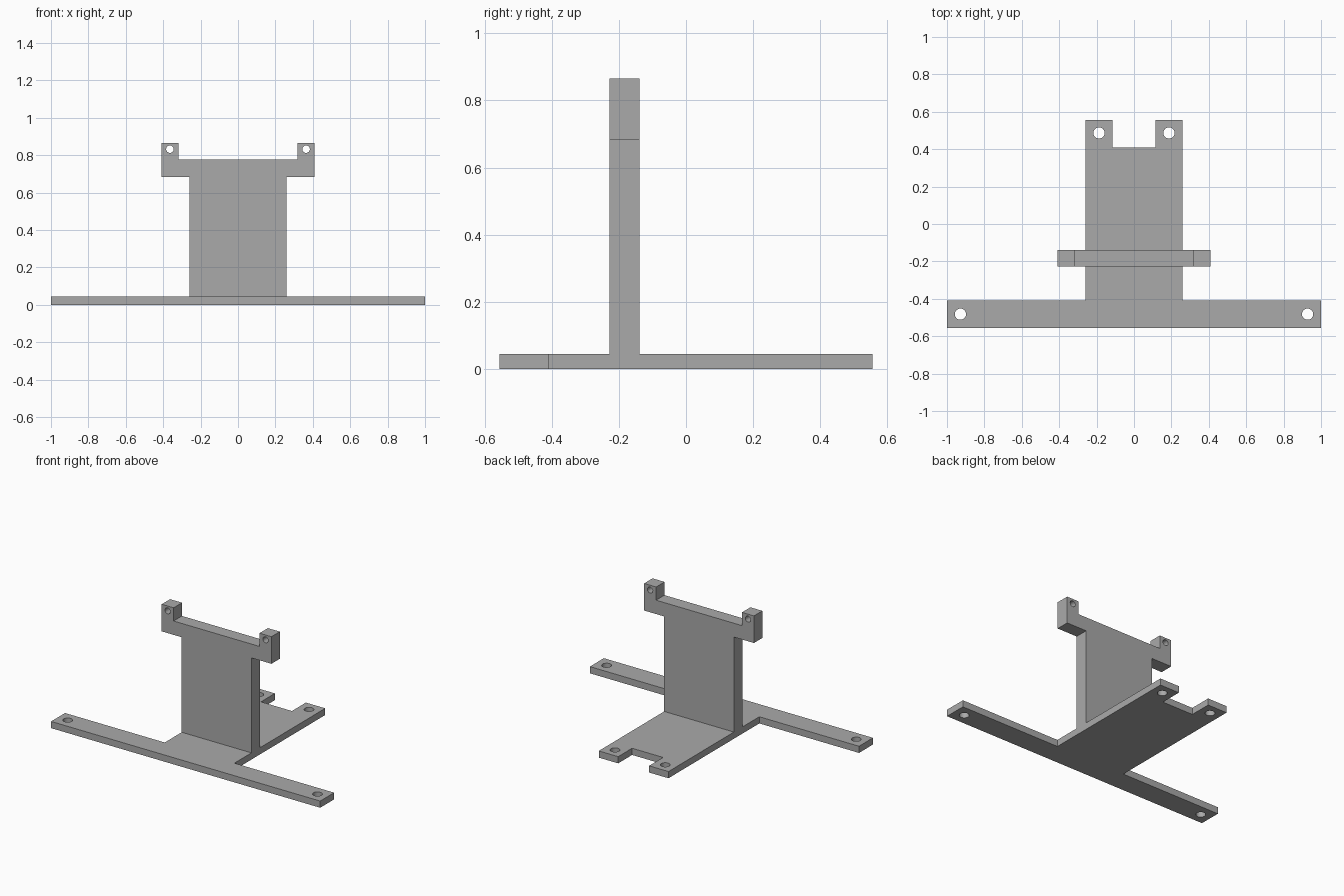
import bpy
import math
from mathutils import Matrix

cube = bpy.data.objects.get("Cube")
if cube:
    bpy.data.objects.remove(cube, do_unlink=True)

grey = bpy.data.materials.new("plain_grey")
grey.use_nodes = True
colour = (0.4, 0.4, 0.4, 1)
grey.diffuse_color = colour
grey.node_tree.nodes["Principled BSDF"].inputs["Base Color"].default_value = colour


def mirrored(half):
    """Close a right-hand outline with its mirror image."""
    return half + [(-x, y) for x, y in reversed(half)]


def circle(cx, cy, r, sides=32):
    steps = [math.tau * i / sides for i in range(sides)]
    return [(cx + r * math.cos(a), cy + r * math.sin(a)) for a in steps]


def plate(name, half, holes, thickness, matrix):
    """Extrude a mirrored outline with mirrored round holes into a flat plate."""
    curve = bpy.data.curves.new(name + "_outline", 'CURVE')
    curve.dimensions = '2D'
    curve.fill_mode = 'BOTH'
    curve.extrude = thickness / 2
    loops = [mirrored(half)]
    loops += [circle(s * x, y, r) for x, y, r in holes for s in (-1, 1)]
    for loop in loops:
        spline = curve.splines.new('POLY')
        spline.points.add(len(loop) - 1)
        for point, (x, y) in zip(spline.points, loop):
            point.co = (x, y, 0, 1)
        spline.use_cyclic_u = True
    # Turn the filled outline into a mesh
    helper = bpy.data.objects.new(name + "_helper", curve)
    bpy.context.collection.objects.link(helper)
    bpy.context.view_layer.update()
    graph = bpy.context.evaluated_depsgraph_get()
    mesh = bpy.data.meshes.new_from_object(helper.evaluated_get(graph))
    bpy.data.objects.remove(helper, do_unlink=True)
    bpy.data.curves.remove(curve)
    mesh.name = name
    mesh.transform(matrix)
    mesh.materials.clear()
    mesh.materials.append(grey)
    obj = bpy.data.objects.new(name, mesh)
    bpy.context.collection.objects.link(obj)
    bpy.context.view_layer.objects.active = obj
    bpy.ops.object.select_all(action='DESELECT')
    obj.select_set(True)
    bpy.ops.object.shade_smooth_by_angle(angle=math.radians(30))
    return obj


base_t, wall_t, wall_y = 0.045, 0.089, -0.183

# Base: wide front bar, body and two rear tabs
plate("base_plate",
      [(1, -0.556), (1, -0.408), (0.259, -0.408), (0.259, 0.556),
       (0.115, 0.556), (0.115, 0.408)],
      [(0.928, -0.482, 0.03), (0.187, 0.487, 0.03)],
      base_t, Matrix.Translation((0, 0, base_t / 2)))

# Upright wall with two raised ears
plate("upright_wall",
      [(0.259, base_t), (0.259, 0.683), (0.408, 0.683), (0.408, 0.865),
       (0.319, 0.865), (0.319, 0.776)],
      [(0.364, 0.832, 0.02)],
      wall_t, Matrix.Translation((0, wall_y, 0)) @ Matrix.Rotation(math.pi / 2, 4, 'X'))
